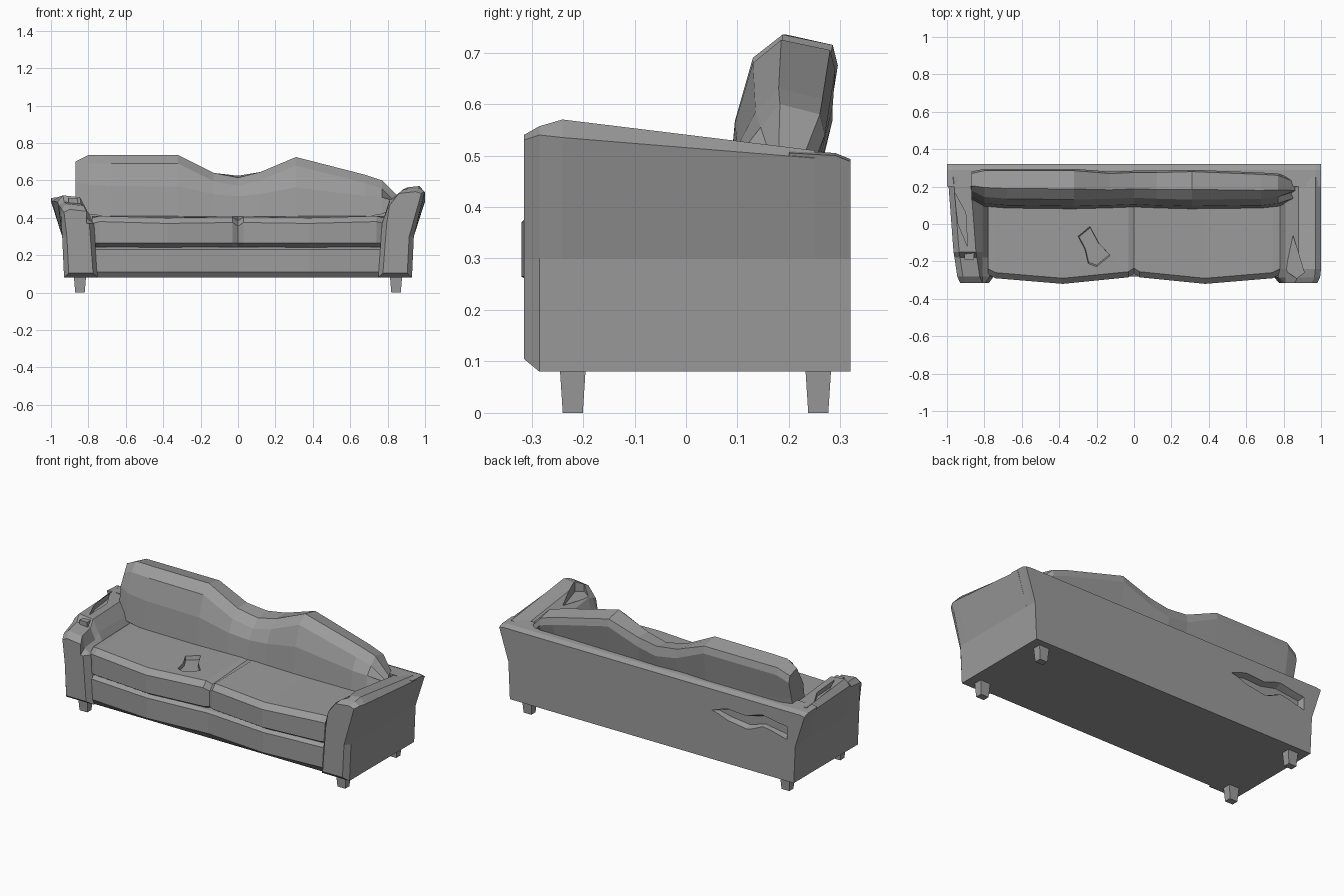
import bpy
import bmesh
from mathutils import Vector

old_cube = bpy.data.objects.get("Cube")
if old_cube:
    bpy.data.objects.remove(old_cube, do_unlink=True)

# Single fabric colour
GREY = (0.33, 0.33, 0.33, 1)
fabric = bpy.data.materials.new("grey_fabric")
fabric.use_nodes = True
fabric.diffuse_color = GREY
fabric.node_tree.nodes["Principled BSDF"].inputs["Base Color"].default_value = GREY


def loft(name, sections):
    """Skin matching closed sections and cap both ends."""
    bm = bmesh.new()
    rings = [[bm.verts.new(Vector(p)) for p in section] for section in sections]
    for a, b in zip(rings, rings[1:]):
        for i in range(len(a)):
            j = (i + 1) % len(a)
            bm.faces.new((a[i], a[j], b[j], b[i]))
    bm.faces.new(rings[0])
    bm.faces.new(rings[-1])
    bmesh.ops.recalc_face_normals(bm, faces=bm.faces)
    mesh = bpy.data.meshes.new(name)
    bm.to_mesh(mesh)
    bm.free()
    mesh.materials.append(fabric)
    obj = bpy.data.objects.new(name, mesh)
    bpy.context.collection.objects.link(obj)
    return obj


def box(name, x, y, z, sx, sy, sz, taper=1):
    """Box centred in x and y, standing on z, with a tapered foot."""
    corners = ((-1, -1), (1, -1), (1, 1), (-1, 1))
    return loft(name, [[(x + u * sx * k / 2, y + v * sy * k / 2, h) for u, v in corners]
                       for k, h in ((taper, z), (1, z + sz))])


def tear(target, name, bottom, top):
    """Cut a ragged recess between two matching outlines."""
    cutter = loft(name, [bottom, top])
    cutter.hide_render = True
    cutter.hide_viewport = True
    cutter.display_type = 'WIRE'
    cut = target.modifiers.new(name, 'BOOLEAN')
    cut.operation = 'DIFFERENCE'
    cut.solver = 'EXACT'
    cut.object = cutter


# Lower frame with a bulging front skirt
def skirt_section(x, front):
    return [(x, -0.27, 0.08), (x, front, 0.11), (x, front, 0.23),
            (x, -0.27, 0.245), (x, 0.25, 0.245), (x, 0.25, 0.08)]


loft("seat_frame", [skirt_section(x, f) for x, f in
                    ((-0.8, -0.28), (-0.38, -0.31), (0, -0.28), (0.38, -0.31), (0.8, -0.28))])


# Two sagging seat cushions
def cushion_section(x, front, top):
    return [(x, front + 0.04, 0.24), (x, front, 0.265), (x, front, top - 0.03),
            (x, front + 0.03, top), (x, 0.15, 0.41), (x, 0.15, 0.24)]


cushions = {}
for side, label in ((-1, "right"), (1, "left")):
    cushions[label] = loft(label + "_seat_cushion", [
        cushion_section(side * x, f, t) for x, f, t in
        ((0, -0.265, 0.385), (0.03, -0.285, 0.405), (0.38, -0.32, 0.4),
         (0.74, -0.29, 0.41), (0.78, -0.27, 0.4))])

seat_outline = [(-0.24, 0), (-0.31, -0.06), (-0.27, -0.14), (-0.25, -0.23),
                (-0.2, -0.25), (-0.12, -0.18), (-0.19, -0.1)]
tear(cushions["right"], "seat_tear_cutter",
     [(x * 0.85 - 0.03, y * 0.8 - 0.02, 0.385) for x, y in seat_outline],
     [(x, y, 0.45) for x, y in seat_outline])


# Flared back panel
def panel_section(y, top):
    half = [(0.93, 0.08), (0.94, 0.3), (1, top - 0.005)]
    return ([(x, y, z) for x, z in half]
            + [(0.97, y, top), (-0.97, y, top)]
            + [(-x, y, z) for x, z in reversed(half)])


back = loft("back_panel", [panel_section(y, t) for y, t in
                           ((0.2, 0.51), (0.29, 0.505), (0.32, 0.493))])

back_outline = [(-0.39, 0.37), (-0.5, 0.41), (-0.62, 0.4), (-0.73, 0.44), (-0.89, 0.41),
                (-0.89, 0.32), (-0.73, 0.36), (-0.62, 0.31), (-0.5, 0.33)]
tear(back, "back_tear_cutter",
     [(x * 0.95 - 0.03, 0.285, z * 0.6 + 0.145) for x, z in back_outline],
     [(x, 0.34, z) for x, z in back_outline])


# Flared arms, each section given by its outer reach, edge and ridge heights
def arm_section(side, y, reach, edge, ridge, inset=0):
    outline = [(0.75 + inset, 0.08 + inset), (0.93 - inset, 0.08 + inset),
               (0.94 - inset, 0.3), (reach, edge), (reach - 0.03, ridge),
               (reach - 0.12, ridge - 0.01), (0.81, ridge - 0.075), (0.77 + inset, 0.37)]
    return [(side * x, y, z) for x, z in outline]


left_arm = loft("left_arm", [
    arm_section(1, -0.315, 0.98, 0.53, 0.54, 0.025),
    arm_section(1, -0.285, 0.995, 0.54, 0.557),
    arm_section(1, -0.24, 1, 0.535, 0.57),
    arm_section(1, 0.25, 1, 0.495, 0.51)])
right_arm = loft("right_arm", [
    arm_section(-1, -0.315, 0.93, 0.43, 0.445, 0.025),
    arm_section(-1, -0.28, 0.945, 0.45, 0.475),
    arm_section(-1, -0.18, 0.96, 0.47, 0.485),
    arm_section(-1, -0.15, 0.965, 0.485, 0.52),
    arm_section(-1, 0.25, 0.995, 0.49, 0.51)])

left_outline = [(0.85, -0.06), (0.81, -0.25), (0.87, -0.29), (0.91, -0.26)]
tear(left_arm, "left_arm_tear_cutter",
     [(x, y, 0.5) for x, y in left_outline], [(x, y, 0.65) for x, y in left_outline])
right_outline = [(-0.96, 0.17), (-0.9, 0.06), (-0.89, -0.12), (-0.94, 0)]
tear(right_arm, "right_arm_tear_cutter",
     [(x, y, 0.485) for x, y in right_outline], [(x, y, 0.6) for x, y in right_outline])

# Exposed stuffing block on the damaged arm
box("stuffing_block", -0.88, -0.165, 0.455, 0.05, 0.05, 0.05)


# Slumped, uneven backrest cushion
def backrest_section(x, low, top, front, rear, dip=0):
    mid = (low + top) / 2
    return [(x, front, low), (x, front + 0.015, mid), (x, front + 0.05, top - 0.045 - dip),
            (x, (front + rear) / 2, top - dip), (x, rear - 0.01, top - 0.02 + dip),
            (x, rear, top - 0.06), (x, rear - 0.025, mid - 0.05), (x, rear - 0.04, low)]


loft("backrest_cushion", [backrest_section(*s) for s in (
    (-0.87, 0.48, 0.7, 0.13, 0.28), (-0.8, 0.42, 0.735, 0.095, 0.295),
    (-0.68, 0.405, 0.735, 0.085, 0.295), (-0.32, 0.4, 0.735, 0.08, 0.295),
    (-0.13, 0.4, 0.65, 0.085, 0.28, 0.01), (0, 0.4, 0.63, 0.09, 0.285, 0.015),
    (0.12, 0.4, 0.655, 0.085, 0.285, 0.01), (0.31, 0.4, 0.725, 0.08, 0.29),
    (0.68, 0.405, 0.63, 0.085, 0.275), (0.77, 0.42, 0.6, 0.095, 0.27),
    (0.86, 0.46, 0.51, 0.125, 0.235))])

# Tapered legs
for side, label in ((-1, "right"), (1, "left")):
    for y, end in ((-0.22, "front"), (0.257, "back")):
        box(f"{end}_{label}_leg", side * 0.845, y, 0, 0.065, 0.05, 0.085, 0.78)
